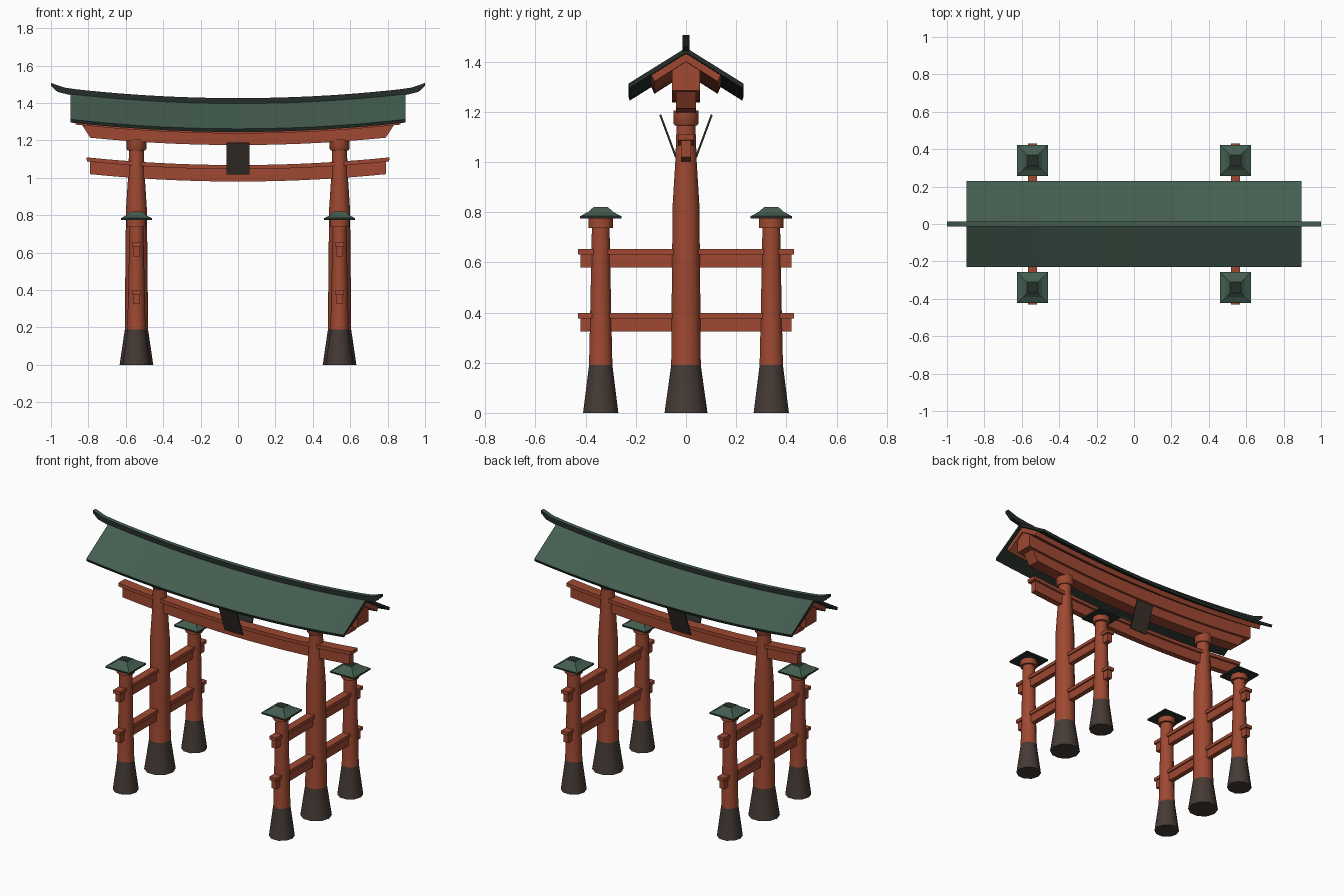
import bpy, bmesh, math
from mathutils import Vector

if "Cube" in bpy.data.objects:
    bpy.data.objects.remove(bpy.data.objects["Cube"])


def colour(name, rgb):
    m = bpy.data.materials.new(name)
    m.diffuse_color = (*rgb, 1)
    m.use_nodes = True
    m.node_tree.nodes["Principled BSDF"].inputs["Base Color"].default_value = m.diffuse_color
    return m


RED = colour("vermilion wood", (0.345, 0.066, 0.031))
GREEN = colour("green roof", (0.058, 0.110, 0.080))
DARK = colour("dark green trim", (0.019, 0.028, 0.023))
FOOT = colour("dark brown footing", (0.060, 0.043, 0.036))
PLAQUE = colour("plaque brown", (0.044, 0.033, 0.027))


def finish(name, bm, mats, rule=None, smooth=None):
    """Turn a bmesh into an object, colouring its faces by a rule."""
    bmesh.ops.recalc_face_normals(bm, faces=bm.faces)
    bm.normal_update()
    for f in bm.faces:
        f.material_index = rule(f) if rule else 0
    me = bpy.data.meshes.new(name)
    bm.to_mesh(me)
    bm.free()
    for m in mats:
        me.materials.append(m)
    ob = bpy.data.objects.new(name, me)
    bpy.context.collection.objects.link(ob)
    if smooth:
        bpy.ops.object.select_all(action='DESELECT')
        ob.select_set(True)
        bpy.context.view_layer.objects.active = ob
        bpy.ops.object.shade_smooth_by_angle(angle=math.radians(smooth))
    return ob


def skin(bm, rings):
    """Bridge rings of points and close both ends."""
    vs = [[bm.verts.new(p) for p in r] for r in rings]
    n = len(vs[0])
    for a, b in zip(vs, vs[1:]):
        for i in range(n):
            j = (i + 1) % n
            bm.faces.new((a[i], a[j], b[j], b[i]))
    bm.faces.new(vs[0])
    bm.faces.new(vs[-1])


def swept_beam(name, half_profile, mats=(RED,), rule=None, k=0.063, segs=14, lift=0.0):
    """Long beam rising toward its ends. Profile points: (y, z at middle, half length)."""
    prof = half_profile + [(-y, z, h) for y, z, h in reversed(half_profile) if y > 0]
    rings = []
    for i in range(segs + 1):
        t = 2 * i / segs - 1
        rings.append([(t * h, y, z + k * (t * h) ** 2 + lift * max(0, abs(t * h) - 0.89) ** 2)
                      for y, z, h in prof])
    bm = bmesh.new()
    skin(bm, rings)
    return finish(name, bm, mats, rule)


def lathe(name, x, y, profile, sides=10, mats=(RED,), rule=None):
    bm = bmesh.new()
    skin(bm, [[(x + r * math.cos(2 * math.pi * i / sides),
                y + r * math.sin(2 * math.pi * i / sides), z) for i in range(sides)]
              for r, z in profile])
    return finish(name, bm, mats, rule, 50)


def square_stack(name, x, y, profile, mats, rule):
    bm = bmesh.new()
    skin(bm, [[(x - r, y - r, z), (x + r, y - r, z), (x + r, y + r, z), (x - r, y + r, z)]
              for r, z in profile])
    return finish(name, bm, mats, rule)


def box(name, lo, hi, mat):
    bm = bmesh.new()
    skin(bm, [[(lo[0], lo[1], z), (hi[0], lo[1], z), (hi[0], hi[1], z), (lo[0], hi[1], z)]
              for z in (lo[2], hi[2])])
    return finish(name, bm, [mat])


def upward(f):
    return 0 if f.normal.z > 0.3 else 1


def foot_rule(f):
    return 1 if f.calc_center_median().z < 0.18 else 0


# Roof, ridge and the layered top beams
swept_beam("roof", [(0, 1.405, 0.895), (0.23, 1.262, 0.895), (0.224, 1.245, 0.895),
                    (0, 1.385, 0.895)], (GREEN, DARK), upward)
swept_beam("ridge_bar", [(0.013, 1.426, 1.0), (0.013, 1.41, 1.0), (0.013, 1.392, 0.965)],
           (GREEN, DARK), upward, segs=28, lift=1.5)
swept_beam("rafter_boards", [(0, 1.384, 0.88), (0.138, 1.298, 0.88), (0.126, 1.272, 0.88),
                             (0, 1.352, 0.88)])
swept_beam("upper_lintel", [(0, 1.366, 0.87), (0.055, 1.335, 0.87), (0.055, 1.237, 0.87)])
swept_beam("under_lintel", [(0.04, 1.24, 0.835), (0.04, 1.175, 0.79)])

# Lower tie beam with its thin cap
swept_beam("tie_beam", [(0.019, 1.05, 0.79), (0.019, 0.98, 0.79)])
swept_beam("tie_beam_cap", [(0.032, 1.068, 0.81), (0.032, 1.046, 0.808)])

# Tilted plaques on both sides of the tie beam
for s, label in ((-1, "front"), (1, "back")):
    low, high = Vector((0, s * 0.036, 1.02)), Vector((0, s * 0.099, 1.19))
    out = Vector((0, s * 0.938, -0.347)) * 0.008
    bm = bmesh.new()
    skin(bm, [[p + Vector((x, 0, 0)) for p in (low, high, high + out, low + out)]
              for x in (-0.062, 0.062)])
    finish(label + "_plaque", bm, (PLAQUE, DARK),
           lambda f, s=s: 0 if f.normal.y * s > 0.9 else 1)

for sx, side in ((-1, "left"), (1, "right")):
    x = sx * 0.543
    # Main pillar and collar
    lathe(side + "_pillar", x, 0,
          [(0.09, 0), (0.062, 0.19), (0.06, 0.45), (0.056, 0.83), (0.045, 1.0), (0.039, 1.16)],
          mats=(RED, FOOT), rule=foot_rule)
    lathe(side + "_pillar_collar", x, 0, [(0.046, 1.145), (0.053, 1.155), (0.053, 1.205)])
    # Outrigger posts with small roofs
    for sy, end in ((-1, "front"), (1, "back")):
        y = sy * 0.34
        tag = side + "_" + end
        lathe(tag + "_post", x, y, [(0.074, 0), (0.049, 0.19), (0.044, 0.4), (0.037, 0.74)],
              mats=(RED, FOOT), rule=foot_rule)
        lathe(tag + "_post_collar", x, y, [(0.052, 0.737), (0.052, 0.777)])
        square_stack(tag + "_post_roof", x, y,
                     [(0.083, 0.774), (0.083, 0.784), (0.05, 0.801), (0.029, 0.82)],
                     (GREEN, DARK), lambda f: 0 if 0.3 < f.normal.z < 0.99 else 1)
    # Cross rails, each with a wider cap
    for z, level in ((0.325, "lower"), (0.58, "upper")):
        box(side + "_" + level + "_rail", (x - 0.016, -0.42, z), (x + 0.016, 0.42, z + 0.055), RED)
        box(side + "_" + level + "_rail_cap", (x - 0.024, -0.43, z + 0.052),
            (x + 0.024, 0.43, z + 0.073), RED)
